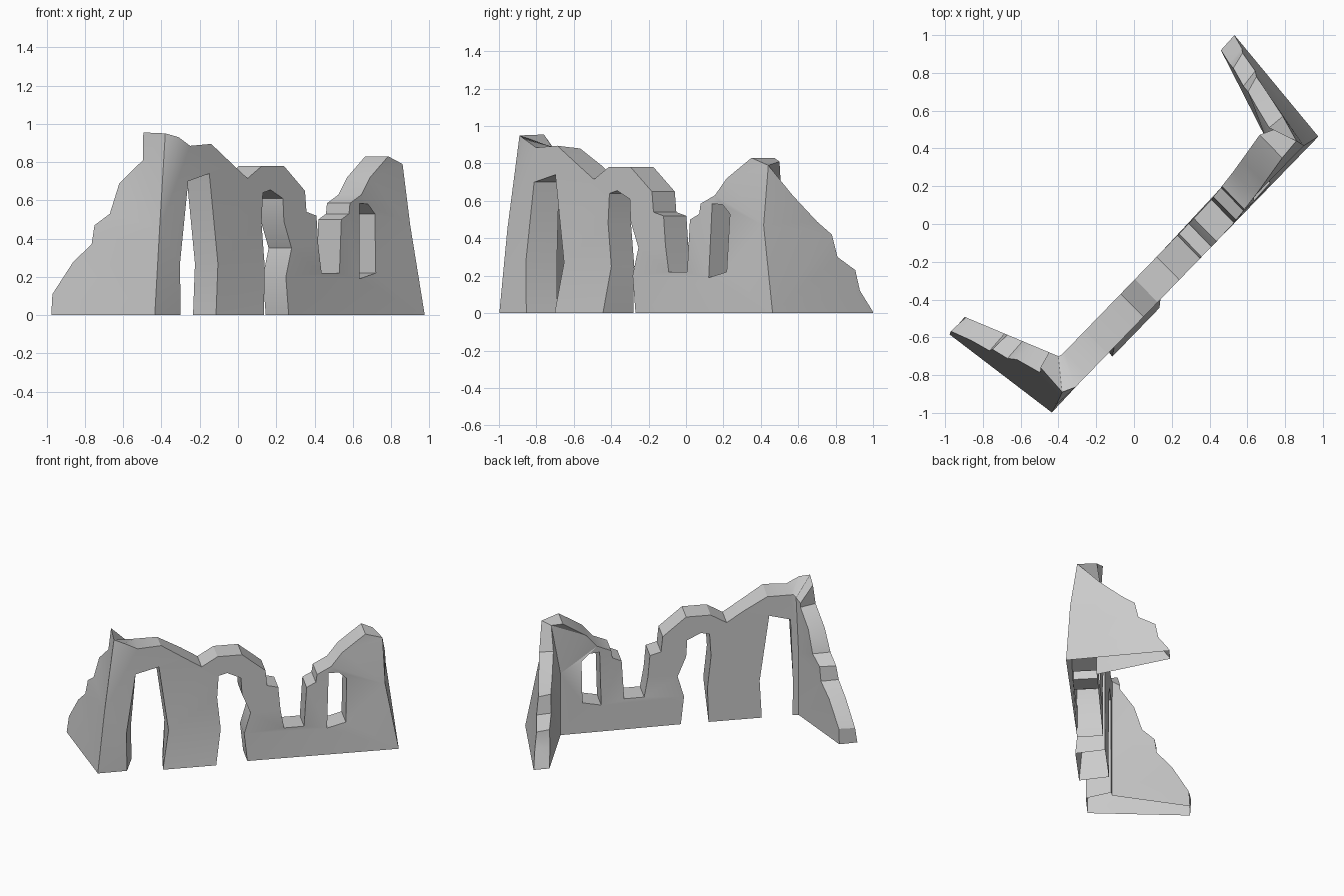
import bpy, bmesh
from mathutils import Vector
from mathutils.geometry import tessellate_polygon

if "Cube" in bpy.data.objects:
    bpy.data.objects.remove(bpy.data.objects["Cube"])

# Shared corner columns, ground to top: outer point, inner point
left_corner = [((-0.435, -0.998, 0), (-0.41, -0.715, 0)),
               ((-0.41, -0.955, 0.45), (-0.41, -0.715, 0.45)),
               ((-0.38, -0.89, 0.95), (-0.40, -0.70, 0.86))]
right_corner = [((0.976, 0.463, 0), (0.70, 0.45, 0)),
                ((0.90, 0.415, 0.47), (0.70, 0.45, 0.45)),
                ((0.86, 0.44, 0.79), (0.74, 0.50, 0.81))]


# Each mapping turns an elevation point into an outer and an inner 3D point
def map_left(u, z):
    y = -0.585 - 0.76 * (u + 0.976) + 0.2 * z
    ix = min(u + 0.08, -0.45)
    return (u, y, z), (ix, -0.49 - 0.42 * (ix + 0.9), min(z, 0.84))


def map_main(u, z):
    lean = max(0, u - 0.5) * 0.35 * z
    bulge = 0.04 if -0.12 < u < 0.15 and z < 0.1 else 0
    y = -0.993 + 1.033 * (u + 0.435) + lean
    ix = max(u - 0.12, -0.38 + 0.25 * (u + 0.3))
    iy = -0.87 + 1.032 * (ix + 0.555) + lean
    return (u, y - bulge, z), (ix, iy, min(z, 0.88))


def map_right(v, z):
    x = 0.972 - 0.815 * (v - 0.46) - 0.15 * z
    iy = max(v - 0.08, 0.51)
    return (x, v, z), (0.46 - 0.5 * (iy - 0.92) + 0.08 * z, iy, z)


outer, inner, faces, index = [], [], [], {}


def vert(pair):
    key = tuple(round(c, 4) for c in pair[0])
    if key not in index:
        index[key] = len(outer)
        outer.append(pair[0])
        inner.append(pair[1])
    return index[key]


def panel(mapping, axis, outline, hole=()):
    """Fill one wall elevation; items are (u, z) points or shared corner pairs."""
    ids, loops = [], []
    for loop in filter(None, (outline, hole)):
        pairs = [p if isinstance(p[0], tuple) else mapping(*p) for p in loop]
        ids += [vert(p) for p in pairs]
        loops.append([Vector((o[axis], o[2], 0)) for o, _ in pairs])
    for tri in tessellate_polygon(loops):
        faces.append([ids[k] for k in tri])


# Stepped left wing
panel(map_left, 0, [(-0.495, 0.955), (-0.497, 0.81), (-0.62, 0.69), (-0.67, 0.53),
                    (-0.75, 0.47), (-0.765, 0.37), (-0.86, 0.28), (-0.97, 0.11),
                    (-0.976, 0)] + left_corner)

# Long wall: two doorways from the ground, broken top with a gap, one window
doorways = [(-0.30, 0), (-0.303, 0.27), (-0.26, 0.70), (-0.15, 0.74),
            (-0.105, 0.27), (-0.115, 0), (0.135, 0), (0.14, 0.25),
            (0.123, 0.48), (0.13, 0.64), (0.17, 0.655), (0.235, 0.61),
            (0.24, 0.49), (0.28, 0.35), (0.25, 0.2), (0.265, 0)]
broken_top = [(0.785, 0.83), (0.69, 0.72), (0.645, 0.63), (0.585, 0.585),
              (0.58, 0.53), (0.54, 0.50), (0.53, 0.22), (0.437, 0.22),
              (0.42, 0.36), (0.41, 0.52), (0.358, 0.54), (0.35, 0.65),
              (0.24, 0.78), (0.125, 0.78), (0.05, 0.715), (-0.03, 0.79),
              (-0.14, 0.895), (-0.25, 0.885), (-0.31, 0.93)]
window = [(0.635, 0.19), (0.72, 0.22), (0.715, 0.53), (0.68, 0.58), (0.635, 0.585)]
panel(map_main, 0, doorways + right_corner + broken_top + left_corner[::-1], window)

# Stepped right wing
panel(map_right, 1, [(1.0, 0), (0.998, 0.01), (0.93, 0.12), (0.905, 0.23),
                     (0.81, 0.30), (0.78, 0.42), (0.70, 0.49), (0.57, 0.63)]
      + right_corner[::-1])

# Join the outer and inner skins around every open edge
edges = {}
for f in faces:
    for a, b in zip(f, f[1:] + f[:1]):
        edges.setdefault(frozenset((a, b)), []).append((a, b))
n = len(outer)
rim = [(e[0][1], e[0][0], e[0][0] + n, e[0][1] + n)
       for e in edges.values() if len(e) == 1]
back = [[i + n for i in reversed(f)] for f in faces]

mesh = bpy.data.meshes.new("ruined_wall")
mesh.from_pydata(outer + inner, [], faces + back + rim)
bm = bmesh.new()
bm.from_mesh(mesh)
bmesh.ops.recalc_face_normals(bm, faces=bm.faces)
# The wall is open underneath
ground = [f for f in bm.faces if all(v.co.z < 0.001 for v in f.verts)]
bmesh.ops.delete(bm, geom=ground, context='FACES')
bm.to_mesh(mesh)
bm.free()
wall = bpy.data.objects.new("ruined_wall", mesh)
bpy.context.collection.objects.link(wall)
bpy.context.view_layer.objects.active = wall
wall.select_set(True)
bpy.ops.object.shade_smooth_by_angle(angle=0.52)
